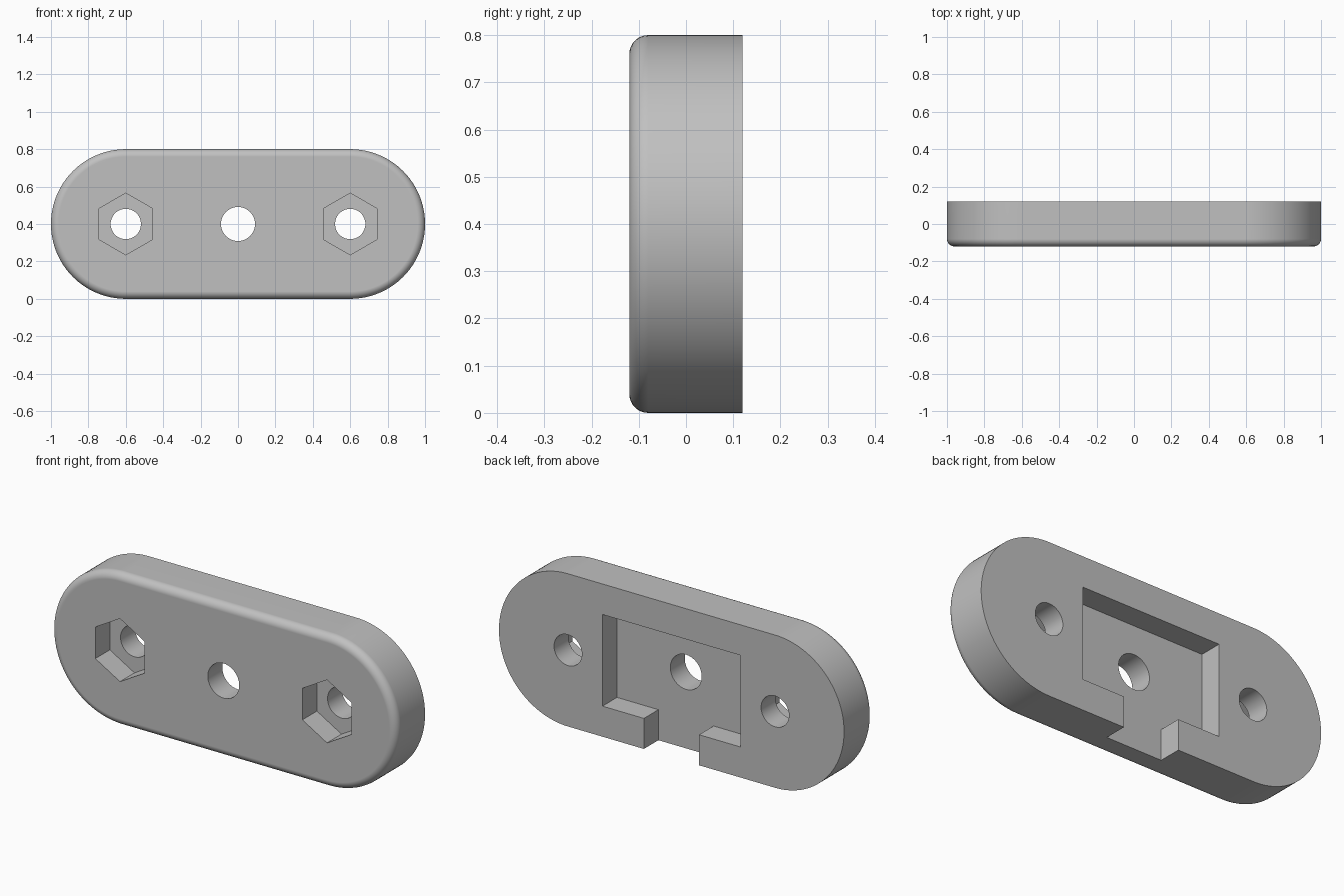
import bpy, bmesh
from math import sin, cos, pi, radians

cube = bpy.data.objects.get("Cube")
if cube:
    bpy.data.objects.remove(cube, do_unlink=True)

LENGTH, HEIGHT, DEPTH = 2.0, 0.8, 0.24
MID = HEIGHT / 2
FRONT, BACK = -DEPTH / 2, DEPTH / 2
BOLT_X = LENGTH / 2 - MID

grey = bpy.data.materials.new("plain grey")
grey.use_nodes = True
colour = (0.53, 0.53, 0.53, 1)
grey.diffuse_color = colour
grey.node_tree.nodes["Principled BSDF"].inputs["Base Color"].default_value = colour


def arc(x, radius, start, sweep, steps):
    """Points (x, z) along an arc centred at mid height."""
    return [(x + radius * cos(start + sweep * i / steps),
             MID + radius * sin(start + sweep * i / steps)) for i in range(steps)]


def prism(name, outline, y0, y1, round_front=0):
    """Extrude an (x, z) outline from y0 to y1, optionally rounding the front rim."""
    bm = bmesh.new()
    face = bm.faces.new([bm.verts.new((x, y0, z)) for x, z in outline])
    ext = bmesh.ops.extrude_face_region(bm, geom=[face], use_keep_orig=True)
    moved = [v for v in ext["geom"] if isinstance(v, bmesh.types.BMVert)]
    bmesh.ops.translate(bm, vec=(0, y1 - y0, 0), verts=moved)
    bmesh.ops.recalc_face_normals(bm, faces=bm.faces)
    if round_front:
        rim = [e for e in bm.edges if all(abs(v.co.y - y0) < 1e-5 for v in e.verts)]
        bmesh.ops.bevel(bm, geom=rim, offset=round_front, offset_type='OFFSET',
                        segments=8, profile=0.5, affect='EDGES')
    mesh = bpy.data.meshes.new(name)
    bm.to_mesh(mesh)
    bm.free()
    mesh.materials.append(grey)
    obj = bpy.data.objects.new(name, mesh)
    bpy.context.collection.objects.link(obj)
    return obj


# Rounded plate with a filleted front rim
right_end = arc(BOLT_X, MID, -pi / 2, pi, 64) + [(BOLT_X, HEIGHT)]
left_end = arc(-BOLT_X, MID, pi / 2, pi, 64) + [(-BOLT_X, 0)]
plate = prism("mounting_plate", right_end + left_end, FRONT, BACK, 0.04)

# Through holes and hexagonal nut pockets
cutters = [prism("centre_hole", arc(0, 0.091, 0, 2 * pi, 48), -0.3, 0.3)]
for side, x in (("left", BOLT_X), ("right", -BOLT_X)):
    cutters.append(prism(side + "_nut_pocket", arc(x, 0.165, pi / 2, 2 * pi, 6), -0.3, 0))
    cutters.append(prism(side + "_bolt_hole", arc(x, 0.081, 0, 2 * pi, 48), -0.3, 0.3))

# Back recess opening downward through a narrower slot
half = [(0.16, -0.1), (0.16, 0.16), (0.4, 0.16), (0.4, 0.64)]
cutters.append(prism("back_recess", half + [(-x, z) for x, z in reversed(half)], 0, 0.3))

bpy.ops.object.select_all(action='DESELECT')
bpy.context.view_layer.objects.active = plate
plate.select_set(True)
for cutter in cutters:
    cutter.hide_render = True
    cut = plate.modifiers.new(cutter.name, 'BOOLEAN')
    cut.operation, cut.solver, cut.object = 'DIFFERENCE', 'EXACT', cutter
    bpy.ops.object.modifier_apply(modifier=cut.name)
    bpy.data.objects.remove(cutter, do_unlink=True)

# Smooth curves, crisp edges, flat large faces
bpy.ops.object.shade_smooth_by_angle(angle=radians(30))
normals = plate.modifiers.new("flat_faces", 'WEIGHTED_NORMAL')
normals.keep_sharp = True
